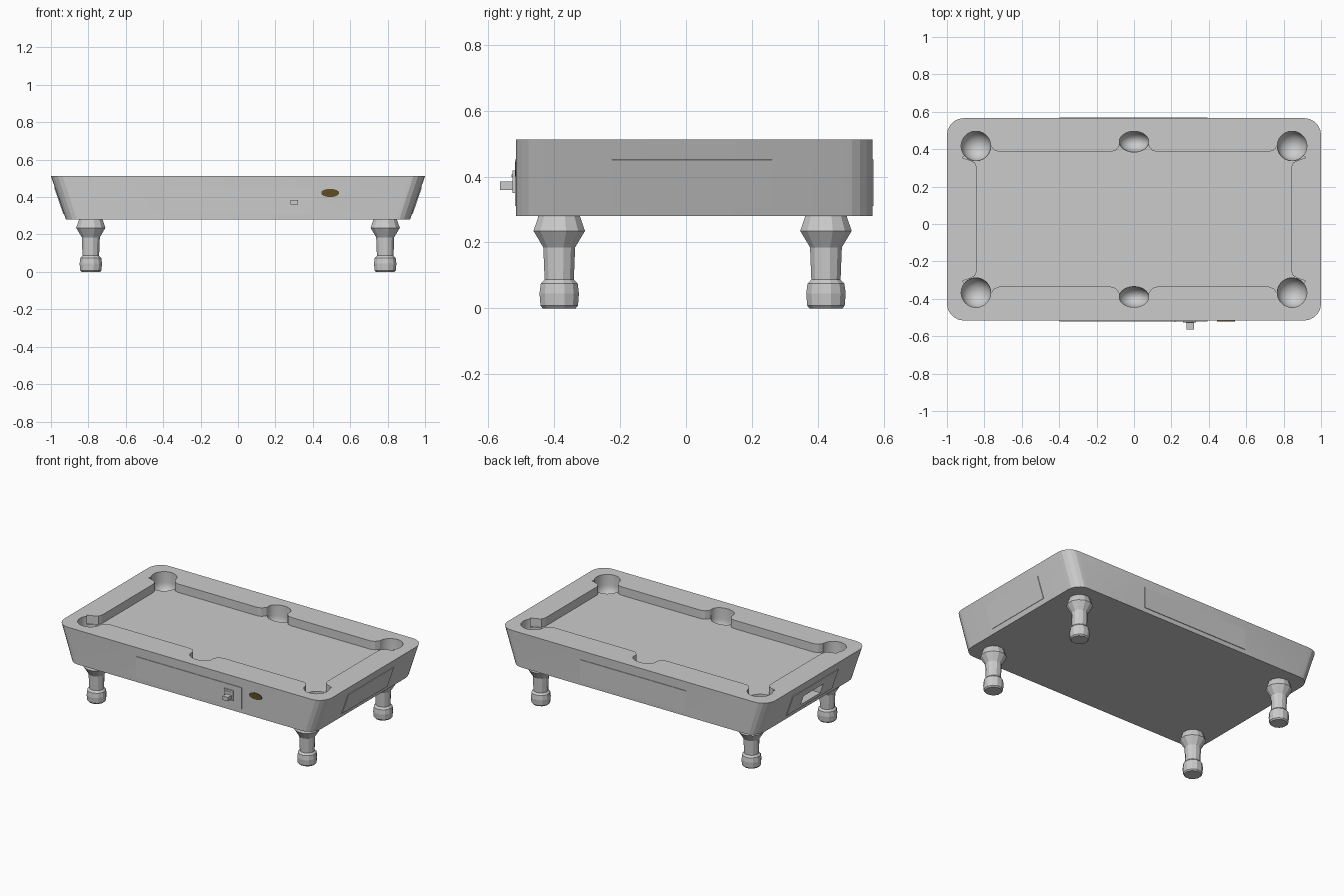
import bpy, bmesh, math
from mathutils import Matrix

if "Cube" in bpy.data.objects:
    bpy.data.objects.remove(bpy.data.objects["Cube"])

CY = 0.025                # centre of the table in y
ZB, ZT = 0.28, 0.512      # underside and top of the cabinet
HY = 0.541                # half depth of the cabinet
BED = 0.455               # height of the playing surface
LEAN = math.atan2(0.08, ZT - ZB)


def make(name, bm):
    bmesh.ops.recalc_face_normals(bm, faces=bm.faces[:])
    me = bpy.data.meshes.new(name)
    bm.to_mesh(me)
    bm.free()
    ob = bpy.data.objects.new(name, me)
    bpy.context.collection.objects.link(ob)
    return ob


def prism(name, outline, z0, z1, xs0=1.0):
    bm = bmesh.new()
    lo = [bm.verts.new((x * xs0, y, z0)) for x, y in outline]
    hi = [bm.verts.new((x, y, z1)) for x, y in outline]
    bm.faces.new(lo)
    bm.faces.new(hi)
    n = len(outline)
    for i in range(n):
        j = (i + 1) % n
        bm.faces.new((lo[i], lo[j], hi[j], hi[i]))
    return make(name, bm)


def lathe(name, profile, sides, loc, sy=1.0):
    bm = bmesh.new()
    rings = []
    for r, z in profile:
        rings.append([bm.verts.new((loc[0] + r * math.cos(2 * math.pi * (k + .5) / sides),
                                    loc[1] + sy * r * math.sin(2 * math.pi * (k + .5) / sides), z))
                      for k in range(sides)])
    for a, b in zip(rings, rings[1:]):
        for k in range(sides):
            m = (k + 1) % sides
            bm.faces.new((a[k], a[m], b[m], b[k]))
    bm.faces.new(rings[0])
    bm.faces.new(rings[-1])
    return make(name, bm)


def box(name, centre, size, tilt=0.0):
    bm = bmesh.new()
    bmesh.ops.create_cube(bm, size=1, matrix=Matrix.Translation(centre)
                          @ Matrix.Rotation(tilt, 4, 'Y') @ Matrix.Diagonal((*size, 1)))
    return make(name, bm)


def cut(ob, cutter):
    cutter.hide_render = True
    mod = ob.modifiers.new("cut", 'BOOLEAN')
    mod.operation = 'DIFFERENCE'
    mod.solver = 'EXACT'
    mod.object = cutter
    bpy.context.view_layer.objects.active = ob
    bpy.ops.object.modifier_apply(modifier=mod.name)


# Cabinet: rounded rectangle whose ends lean outward
R, SEG = 0.09, 5
outline = []
for q, (sx, sy) in enumerate(((1, 1), (-1, 1), (-1, -1), (1, -1))):
    for k in range(SEG + 1):
        a = math.pi / 2 * (q + k / SEG)
        outline.append((sx * (1 - R) + R * math.cos(a), CY + sy * (HY - R) + R * math.sin(a)))
cabinet = prism("cabinet", outline, ZB, ZT, 0.92)

# Playing bed recess with rounded cushion ends
quarter = [(0.07, 0.42), (0.08, 0.39), (0.098, 0.368), (0.125, 0.36), (0.72, 0.36),
           (0.748, 0.37), (0.766, 0.395), (0.845, 0.395), (0.918, 0.33),
           (0.875, 0.315), (0.85, 0.302), (0.84, 0.275)]
half = quarter + [(x, -y) for x, y in reversed(quarter)]
full = half + [(-x, -y) for x, y in half]
recess = prism("bed_cutter", [(x, y + CY) for x, y in full], BED, 0.6)
cutters = [recess]
cut(cabinet, recess)

# Pockets: round bowls in the corners, oval ones at the sides
PR = 0.079
bowl = [(PR * math.sin(a), 0.44 - PR * math.cos(a))
        for a in [math.pi / 2 * (i + .3) / 8.3 for i in range(9)]] + [(PR, 0.6)]
for sy in (-1, 1):
    for px, py, k in ((-0.845, 0.392, 1), (0, 0.415, 0.7), (0.845, 0.392, 1)):
        c = lathe("pocket_cutter", bowl, 36, (px, CY + sy * py), k)
        cut(cabinet, c)
        cutters.append(c)

# Thin panels on the four sides
zc = 0.381
xm = 0.92 + 0.08 * (zc - ZB) / (ZT - ZB)
for sy, nm in ((-1, "front_panel"), (1, "back_panel")):
    box(nm, (-0.003, CY + sy * HY, zc), (0.79, 0.008, 0.142))
ends = {}
for sx, nm in ((1, "right_panel"), (-1, "left_panel")):
    ends[sx] = box(nm, (sx * xm, 0.018, zc), (0.008, 0.485, 0.142 / math.cos(LEAN)), sx * LEAN)

# Ball return opening in the left end
hole = box("return_cutter", (-0.93, 0.018, 0.367), (0.18, 0.21, 0.065))
cutters.append(hole)
cut(cabinet, hole)
cut(ends[-1], hole)

# Coin mechanism on the front panel
YF = CY - HY
plate = box("coin_plate", (0.297, YF - 0.005, 0.384), (0.068, 0.012, 0.068))
box("coin_slider", (0.3, YF - 0.023, 0.372), (0.04, 0.052, 0.026))
box("coin_slot", (0.298, YF - 0.008, 0.402), (0.04, 0.012, 0.008))
box("panel_slit", (0.22, YF - 0.004, 0.384), (0.005, 0.006, 0.066))

# Oval badge
bm = bmesh.new()
bmesh.ops.create_cone(bm, cap_ends=True, segments=24, radius1=1, radius2=1, depth=1,
                      matrix=Matrix.Translation((0.493, YF - 0.001, 0.422))
                      @ Matrix.Diagonal((0.048, 0.006, 0.022, 1))
                      @ Matrix.Rotation(math.pi / 2, 4, 'X'))
badge = make("oval_badge", bm)
mat = bpy.data.materials.new("bronze")
mat.diffuse_color = (0.11, 0.075, 0.02, 1)
mat.use_nodes = True
mat.node_tree.nodes["Principled BSDF"].inputs["Base Color"].default_value = mat.diffuse_color
badge.data.materials.append(mat)

# Turned legs
leg = [(0.052, 0.0), (0.059, 0.008), (0.062, 0.045), (0.058, 0.075), (0.046, 0.087),
       (0.050, 0.185), (0.081, 0.235), (0.066, 0.277), (0.066, 0.285)]
for sx, a in ((-1, "left"), (1, "right")):
    for y, b in ((-0.385, "front"), (0.425, "back")):
        lathe(f"{b}_{a}_leg", leg, 12, (sx * 0.787, y))

for c in cutters:
    bpy.data.objects.remove(c, do_unlink=True)

# Smooth bowls, crisp facets elsewhere
bpy.ops.object.select_all(action='DESELECT')
cabinet.select_set(True)
bpy.context.view_layer.objects.active = cabinet
bpy.ops.object.shade_smooth_by_angle(angle=math.radians(14))
